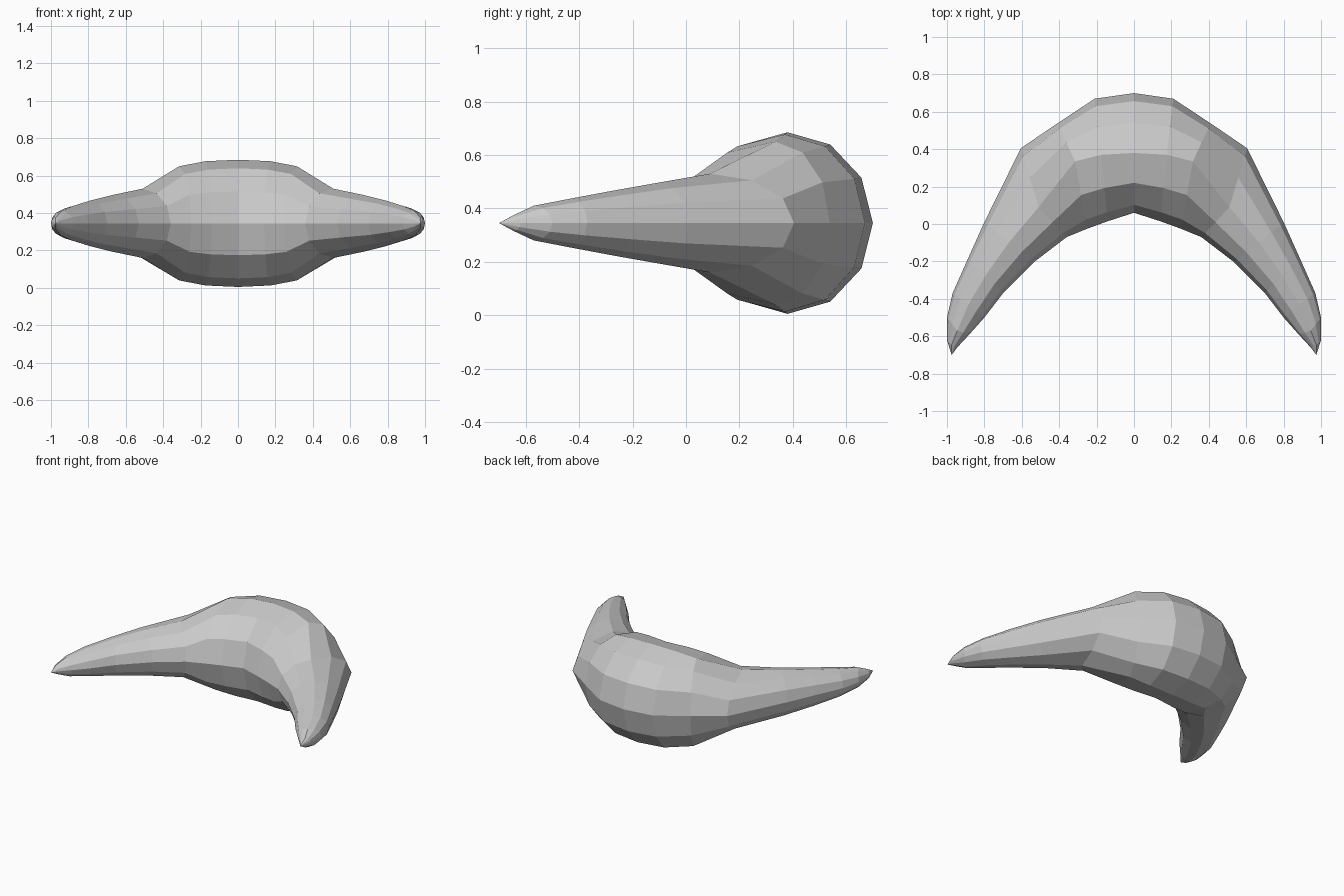
import bpy, bmesh, math
from mathutils import Vector

if "Cube" in bpy.data.objects:
    bpy.data.objects.remove(bpy.data.objects["Cube"])

SIDES, MID = 12, 0.345

# Cross-sections of the right half: outer xy, crest xy, inner xy, half height
STATIONS = [
    ((0.00, 0.70), (0.00, 0.38), (0.00, 0.06), 0.34),
    ((0.21, 0.67), (0.175, 0.37), (0.14, 0.015), 0.332),
    ((0.41, 0.538), (0.315, 0.335), (0.25, -0.025), 0.305),
    ((0.605, 0.405), (0.51, 0.09), (0.36, -0.07), 0.185),
    ((0.80, 0.01), (0.67, -0.10), (0.53, -0.20), 0.152),
    ((0.89, -0.19), (0.79, -0.27), (0.70, -0.37), 0.122),
    ((0.97, -0.37), (0.885, -0.43), (0.80, -0.50), 0.092),
    ((1.00, -0.50), (0.945, -0.57), (0.88, -0.59), 0.065),
    ((1.00, -0.62), (0.975, -0.645), (0.945, -0.66), 0.03),
]
TIP = (0.975, -0.70, MID)


def add_ring(bm, outer, crest, inner, height):
    """Twelve-sided section whose two sides may differ in width."""
    c = Vector(crest)
    ring = []
    for i in range(SIDES):
        a = 2 * math.pi * i / SIDES
        side = Vector(outer) if math.cos(a) > 0 else Vector(inner)
        p = c + (side - c) * abs(math.cos(a))
        ring.append(bm.verts.new((p.x, p.y, MID + height * math.sin(a))))
    return ring


# Crescent body: loft the sections and close them at the tip
bm = bmesh.new()
rings = [add_ring(bm, *s) for s in STATIONS]
for a, b in zip(rings, rings[1:]):
    for i in range(SIDES):
        j = (i + 1) % SIDES
        bm.faces.new((a[i], a[j], b[j], b[i]))
tip = bm.verts.new(TIP)
for i in range(SIDES):
    bm.faces.new((rings[-1][i], rings[-1][(i + 1) % SIDES], tip))

# Mirror to the left half and weld the middle section
bmesh.ops.mirror(bm, geom=bm.verts[:] + bm.edges[:] + bm.faces[:],
                 axis='X', merge_dist=0.001)
bmesh.ops.remove_doubles(bm, verts=bm.verts[:], dist=0.001)
bmesh.ops.recalc_face_normals(bm, faces=bm.faces[:])
mesh = bpy.data.meshes.new("crescent_roll")
bm.to_mesh(mesh)
bm.free()
bpy.context.collection.objects.link(bpy.data.objects.new("crescent_roll", mesh))
